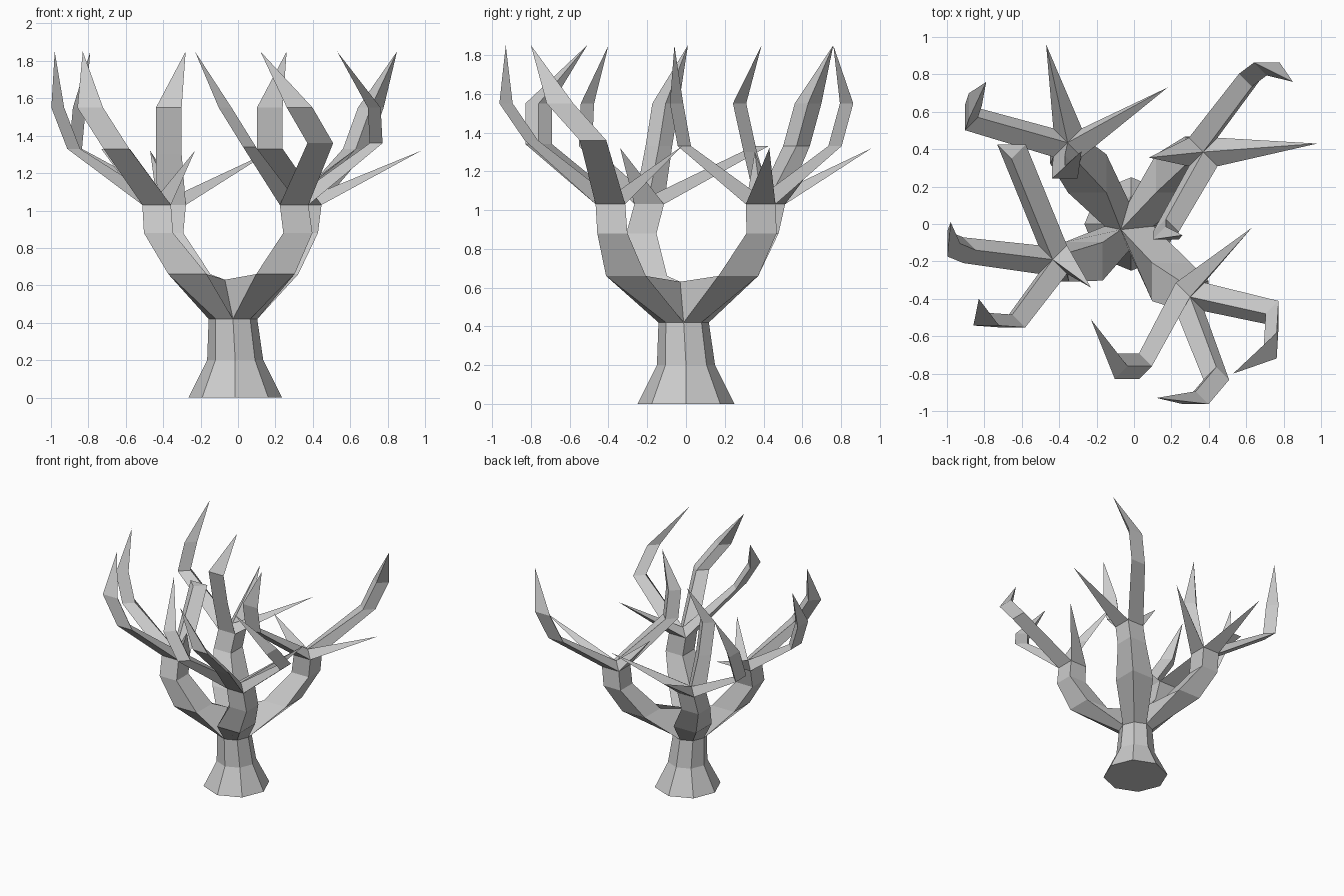
import bpy, bmesh
from math import cos, sin, radians
from mathutils import Vector

if "Cube" in bpy.data.objects:
    bpy.data.objects.remove(bpy.data.objects["Cube"])

bm = bmesh.new()


def ring(x, y, z, r, n, start=0):
    return [bm.verts.new((x + r * cos(radians(start + 360 * i / n)),
                          y + r * sin(radians(start + 360 * i / n)), z)) for i in range(n)]


def skin(a, b):
    n = len(a)
    for i in range(n):
        bm.faces.new((a[i], a[(i + 1) % n], b[(i + 1) % n], b[i]))


def close_to_point(a, p):
    v = bm.verts.new(p)
    for i in range(len(a)):
        bm.faces.new((a[i], a[(i + 1) % len(a)], v))
    return v


# flared eight-sided trunk
base = ring(-0.015, 0, 0, 0.25, 8)
waist = ring(-0.015, 0, 0.2, 0.15, 8)
neck = ring(-0.027, -0.012, 0.42, 0.13, 8)
bm.faces.new(base[::-1])
skin(base, waist)
skin(waist, neck)
crotch = bm.verts.new((-0.07, -0.03, 0.63))

# limbs: three ring centres, then four branches in edge order.
# A branch with one point is a spike, two points a cut stub, three a curved branch.
limbs = [
    # back right
    ([(0.22, 0.27), (0.35, 0.39), (0.37, 0.385)],
     [[(0.98, 0.43, 1.32)],
      [(0.63, 0.78, 1.33), (0.71, 0.84, 1.55), (0.85, 0.76, 1.85)],
      [(0.08, 0.355, 1.30)],
      [(0.17, -0.02, 1.33), (0.17, -0.06, 1.55), (0.26, -0.06, 1.85)]]),
    # back left
    ([(-0.25, 0.27), (-0.37, 0.40), (-0.355, 0.435)],
     [[(-0.47, 0.96, 1.32)],
      [(-0.88, 0.57, 1.33), (-0.86, 0.63, 1.55), (-0.79, 0.76, 1.85)],
      [(-0.37, 0.32, 1.30), (-0.37, 0.265, 1.55), (-0.28, 0.39, 1.85)],
      [(0.18, 0.73, 1.32)]]),
    # front left
    ([(-0.27, -0.20), (-0.425, -0.23), (-0.435, -0.19)],
     [[(-0.89, -0.14, 1.33), (-0.975, -0.105, 1.55), (-0.98, 0.01, 1.85)],
      [(-0.65, -0.53, 1.33), (-0.79, -0.52, 1.55), (-0.83, -0.40, 1.85)],
      [(-0.23, -0.34, 1.32)],
      [(-0.655, 0.40, 1.33), (-0.655, 0.40, 1.33)]]),
    # front right
    ([(0.20, -0.31), (0.32, -0.38), (0.30, -0.39)],
     [[(0.44, -0.81, 1.36), (0.33, -0.94, 1.55), (0.12, -0.93, 1.85)],
      [(0.75, -0.48, 1.36), (0.74, -0.65, 1.55), (0.53, -0.80, 1.85)],
      [(0.63, -0.02, 1.33)],
      [(0.05, -0.76, 1.34), (-0.08, -0.76, 1.55), (-0.23, -0.51, 1.85)]]),
]


def branch(tri, path):
    mid = sum((v.co for v in tri), Vector()) / 3
    shape = [Vector((v.co.x - mid.x, v.co.y - mid.y, 0)) for v in tri]
    prev = tri
    for p in path[:-1]:
        scale = 1.0 if len(path) == 2 else 0.9
        nxt = [bm.verts.new(Vector(p) + s * scale) for s in shape]
        skin(prev, nxt)
        prev = nxt
    if len(path) == 2:
        bm.faces.new(prev)
    else:
        close_to_point(prev, path[-1])


for q, (centres, branches) in enumerate(limbs):
    prev = [neck[2 * q], neck[2 * q + 1], neck[(2 * q + 2) % 8], crotch]
    for (x, y), z, r in zip(centres, (0.66, 0.88, 1.03), (0.145, 0.11, 0.108)):
        nxt = ring(x, y, z, r, 4, 90 * q - 45)
        skin(prev, nxt)
        prev = nxt
    x, y = centres[-1]
    apex = bm.verts.new((x, y, 1.07))
    for i, path in enumerate(branches):
        branch([prev[i], prev[(i + 1) % 4], apex], path)

bmesh.ops.recalc_face_normals(bm, faces=bm.faces[:])
mesh = bpy.data.meshes.new("bare_tree")
bm.to_mesh(mesh)
bm.free()
bpy.context.collection.objects.link(bpy.data.objects.new("bare_tree", mesh))
